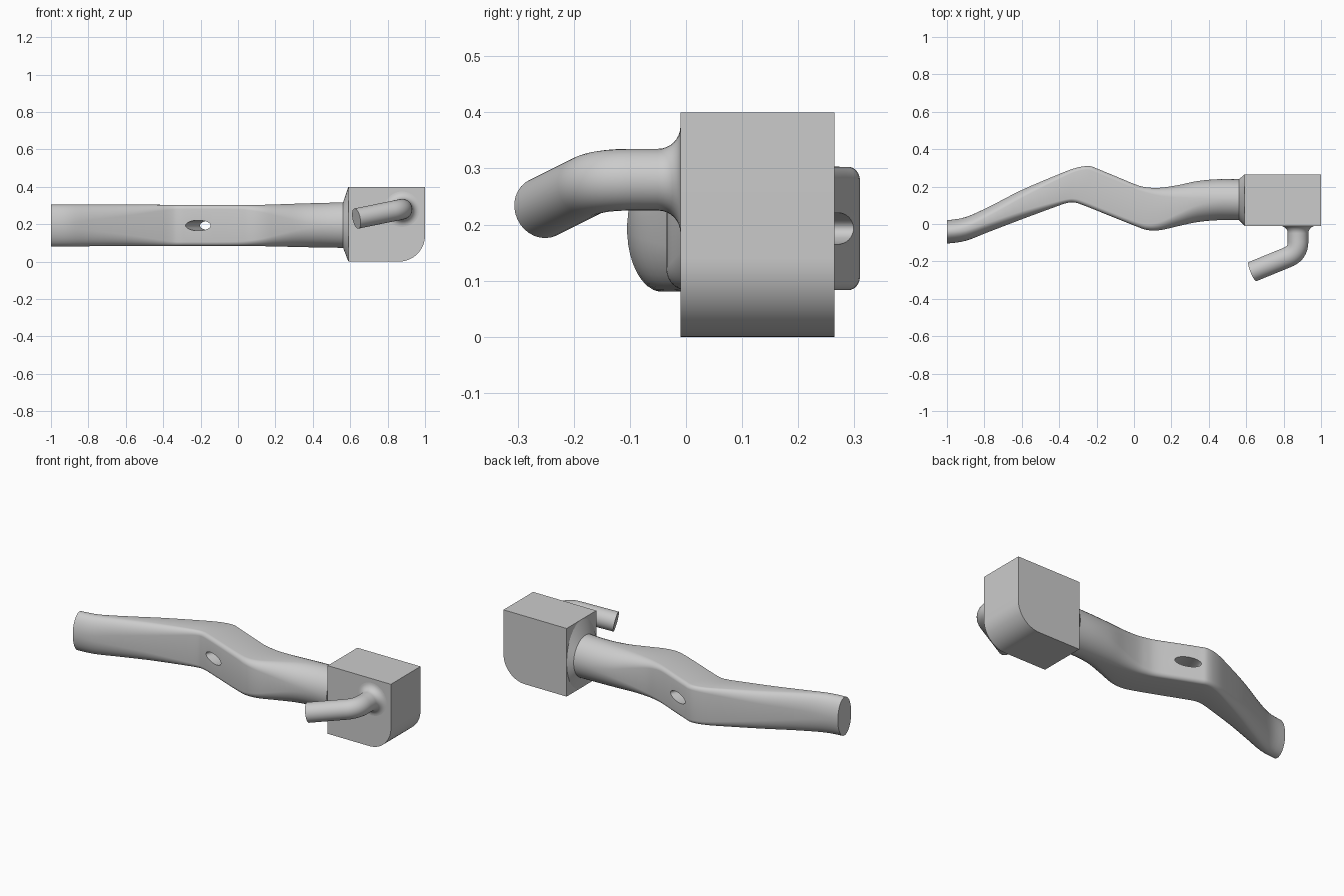
import bpy, bmesh, math
from mathutils import Vector

cube = bpy.data.objects.get("Cube")
if cube:
    bpy.data.objects.remove(cube)

grey = bpy.data.materials.new("light_grey")
grey.use_nodes = True
grey.diffuse_color = (0.6, 0.6, 0.6, 1)
grey.node_tree.nodes["Principled BSDF"].inputs["Base Color"].default_value = (0.6, 0.6, 0.6, 1)


def finish(name, bm, angle=35):
    bmesh.ops.recalc_face_normals(bm, faces=bm.faces)
    mesh = bpy.data.meshes.new(name)
    bm.to_mesh(mesh)
    bm.free()
    obj = bpy.data.objects.new(name, mesh)
    bpy.context.collection.objects.link(obj)
    mesh.materials.append(grey)
    shade(obj, angle)
    return obj


def shade(obj, angle):
    bpy.ops.object.select_all(action="DESELECT")
    bpy.context.view_layer.objects.active = obj
    obj.select_set(True)
    bpy.ops.object.shade_smooth_by_angle(angle=math.radians(angle))


def loft(name, rings, angle=35):
    """Skin a list of equal-length point rings and cap both ends."""
    bm = bmesh.new()
    loops = [[bm.verts.new(p) for p in ring] for ring in rings]
    n = len(loops[0])
    for a, b in zip(loops, loops[1:]):
        for i in range(n):
            j = (i + 1) % n
            bm.faces.new((a[i], a[j], b[j], b[i]))
    bm.faces.new(loops[0])
    bm.faces.new(loops[-1])
    return finish(name, bm, angle)


def spline(p0, p1, p2, p3, t):
    return [0.5 * (2 * b + (c - a) * t + (2 * a - 5 * b + 4 * c - d) * t * t
                   + (3 * b - a - 3 * c + d) * t ** 3)
            for a, b, c, d in zip(p0, p1, p2, p3)]


def section(s):
    """Rounded upright section; roundness 1 is an ellipse."""
    xf, yf, xb, yb, low, high, k = s
    ring = []
    for corner in range(4):
        su = 1 if corner in (0, 3) else -1
        sv = 1 if corner < 2 else -1
        for i in range(9):
            a = math.pi / 2 * (corner + (i + 0.5) / 9)
            u = su * (1 - k) + k * math.cos(a)
            v = sv * (1 - k) + k * math.sin(a)
            f = (u + 1) / 2
            ring.append((xf + (xb - xf) * f, yf + (yb - yf) * f,
                         (low + high) / 2 + v * (high - low) / 2))
    return ring


# Arm: front x, front y, back x, back y, bottom, top, roundness
stations = [
    (-1, -.105, -1, .02, .08, .305, 1),
    (-.9, -.09, -.9, .037, .08, .305, .95),
    (-.77, -.04, -.77, .095, .082, .305, .8),
    (-.6, .025, -.6, .182, .083, .305, .6),
    (-.43, .088, -.4, .267, .083, .304, .35),
    (-.36, .112, -.31, .3, .083, .303, .25),
    (-.32, .115, -.24, .31, .083, .303, .22),
    (-.27, .1, -.19, .293, .083, .303, .22),
    (-.13, .044, -.09, .252, .083, .303, .22),
    (0, -.008, .02, .207, .083, .303, .24),
    (.07, -.032, .08, .195, .083, .303, .3),
    (.14, -.033, .14, .194, .082, .304, .42),
    (.23, -.013, .23, .207, .08, .307, .65),
    (.34, .01, .34, .23, .077, .311, .9),
    (.45, .02, .45, .24, .075, .314, 1),
    (.562, .02, .562, .24, .073, .317, 1),
]
rings = []
for i in range(len(stations) - 1):
    quad = [stations[min(max(i + d, 0), len(stations) - 1)] for d in (-1, 0, 1, 2)]
    rings += [section(spline(*quad, t / 4)) for t in range(4)]
rings.append(section(stations[-1]))
# Flared collar meeting the block
rings.append(section((.59, -.01, .59, .265, 0, .4, 1)))
arm = loft("arm", rings)

# Oval slot through the slanted part of the arm
along = Vector((.93, -.37, 0))
through = Vector((.37, .93, 0))
middle = Vector((-.175, .175, .193))
cut_rings = []
for depth in (-.25, .25):
    cut_rings.append([middle + through * depth + along * (.072 * math.cos(a))
                      + Vector((0, 0, .028 * math.sin(a)))
                      for a in (math.tau * i / 32 for i in range(32))])
cutter = loft("slot_cutter", cut_rings)
cutter.hide_render = True
mod = arm.modifiers.new("slot", "BOOLEAN")
mod.object = cutter
mod.operation = "DIFFERENCE"
mod.solver = "EXACT"
bpy.context.view_layer.objects.active = arm
bpy.ops.object.modifier_apply(modifier=mod.name)
bpy.data.objects.remove(cutter)
shade(arm, 35)

# Block with one rounded lower edge
R = .14
profile = [(.59, 0)]
for i in range(17):
    a = -math.pi / 2 + math.pi / 2 * i / 16
    profile.append((1 - R + R * math.cos(a), R + R * math.sin(a)))
profile += [(1, .4), (.59, .4)]
loft("block", [[(x, y, z) for x, z in profile] for y in (-.01, .265)])

# Bent handle with a filleted root
root, bend, tip = Vector((.877, -.01, .28)), Vector((.877, -.155, .28)), Vector((.633, -.255, .23))
d_in, d_out = (bend - root).normalized(), (tip - bend).normalized()
path = []
for i in range(9):
    a = math.pi / 2 * i / 8
    path.append((root + d_in * (.04 * (1 - math.cos(a))), d_in, .055 + .04 * (1 - math.sin(a))))
start, end = bend - d_in * .06, bend + d_out * .06
for i in range(13):
    t = i / 12
    pos = start * (1 - t) ** 2 + bend * 2 * t * (1 - t) + end * t * t
    path.append((pos, d_in.lerp(d_out, t).normalized(), .055))
path.append((tip, d_out, .055))
rings = []
for pos, direction, r in path:
    side = direction.cross(Vector((0, 0, 1))).normalized()
    up = side.cross(direction)
    rings.append([pos + side * (r * math.cos(a)) + up * (r * math.sin(a))
                  for a in (math.tau * i / 32 for i in range(32))])
loft("handle", rings)
